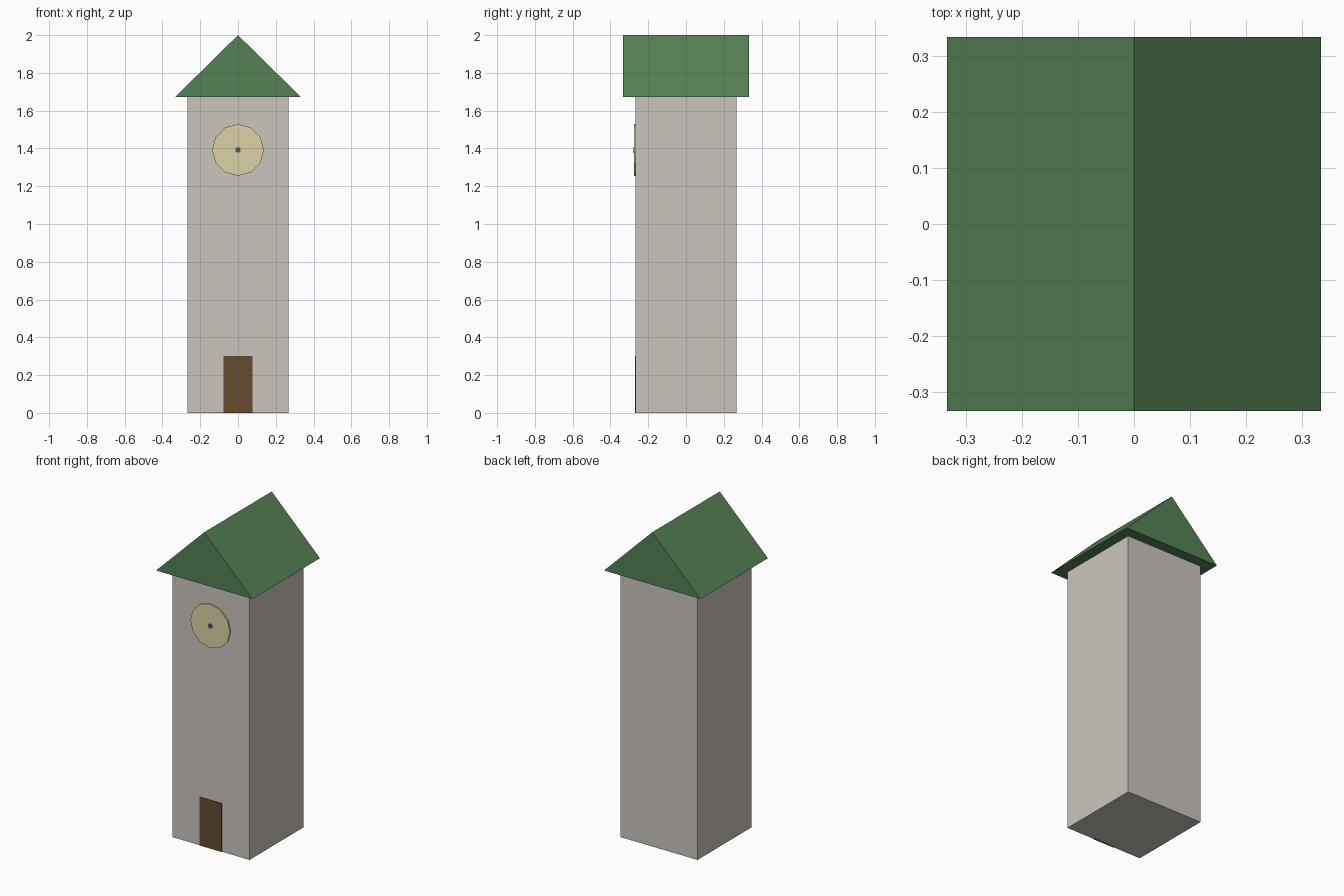
import bpy, bmesh, math

if "Cube" in bpy.data.objects:
    bpy.data.objects.remove(bpy.data.objects["Cube"])


def material(name, color):
    mat = bpy.data.materials.new(name)
    mat.diffuse_color = (*color, 1)
    mat.use_nodes = True
    mat.node_tree.nodes["Principled BSDF"].inputs["Base Color"].default_value = mat.diffuse_color
    return mat


stone = material("stone", (0.60, 0.56, 0.51))
green = material("roof_green", (0.09, 0.22, 0.09))
wood = material("wood", (0.13, 0.07, 0.03))
cream = material("cream", (0.72, 0.65, 0.37))
dark = material("dark_metal", (0.09, 0.10, 0.12))


def box(name, x, y, z, mat):
    """Box spanning the given (min, max) ranges."""
    spans = (x, y, z)
    bpy.ops.mesh.primitive_cube_add(size=1, location=[sum(s) / 2 for s in spans])
    ob = bpy.context.object
    ob.name = name
    ob.scale = [s[1] - s[0] for s in spans]
    bpy.ops.object.transform_apply(location=False, rotation=False, scale=True)
    ob.data.materials.append(mat)
    return ob


def disc(name, sides, radius, y, z, mat):
    """Flat-shaded cylinder facing the front."""
    bpy.ops.mesh.primitive_cylinder_add(
        vertices=sides, radius=radius, depth=y[1] - y[0],
        location=(0, sum(y) / 2, z), rotation=(math.pi / 2, 0, 0))
    ob = bpy.context.object
    ob.name = name
    ob.data.materials.append(mat)
    return ob


WALL, EAVE, EAVE_Z, TOP = 0.267, 0.333, 1.672, 2.0

# Tower shaft
box("tower", (-WALL, WALL), (-WALL, WALL), (0, EAVE_Z), stone)

# Gable roof: triangle profile extruded front to back
bm = bmesh.new()
profile = [(-EAVE, EAVE_Z), (EAVE, EAVE_Z), (0, TOP)]
gable = bm.faces.new([bm.verts.new((x, -EAVE, z)) for x, z in profile])
ext = bmesh.ops.extrude_face_region(bm, geom=[gable], use_keep_orig=True)
moved = [v for v in ext["geom"] if isinstance(v, bmesh.types.BMVert)]
bmesh.ops.translate(bm, verts=moved, vec=(0, 2 * EAVE, 0))
bmesh.ops.recalc_face_normals(bm, faces=bm.faces)
mesh = bpy.data.meshes.new("roof")
bm.to_mesh(mesh)
bm.free()
mesh.materials.append(green)
bpy.context.collection.objects.link(bpy.data.objects.new("roof", mesh))

# Door and clock on the front wall
box("door", (-0.077, 0.077), (-WALL - 0.004, -WALL + 0.01), (0, 0.302), wood)
disc("clock_face", 12, 0.137, (-WALL - 0.008, -WALL + 0.01), 1.392, cream)
disc("clock_hub", 8, 0.015, (-WALL - 0.012, -WALL), 1.392, dark)
